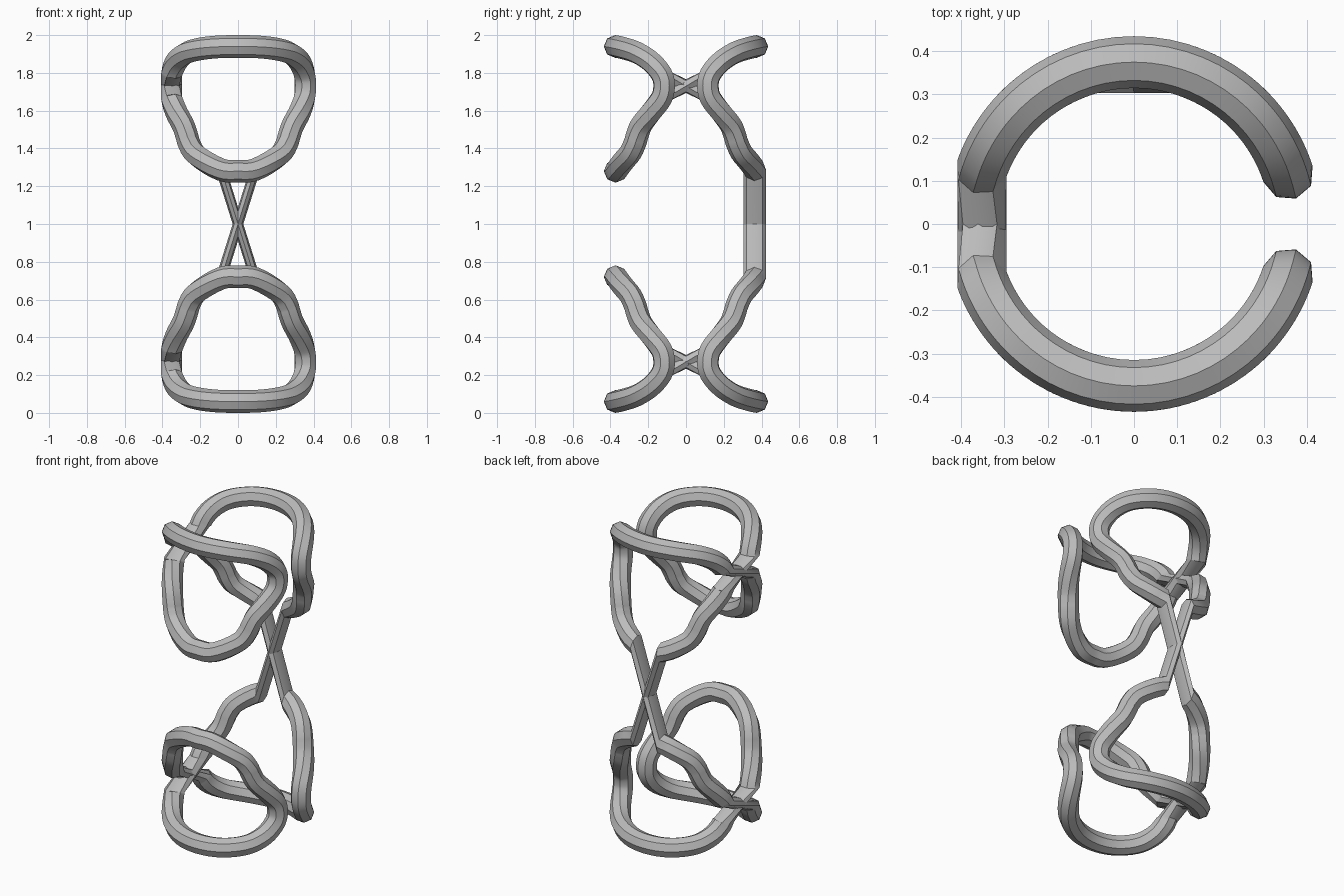
import bpy
import bmesh
from math import sin, cos, pi, radians
from mathutils import Vector

if "Cube" in bpy.data.objects:
    bpy.data.objects.remove(bpy.data.objects["Cube"], do_unlink=True)

RADIUS, TUBE, SIDES, STEPS = 0.375, 0.06, 8, 4

steel = bpy.data.materials.new("plain grey")
steel.use_nodes = True
steel.diffuse_color = (0.5, 0.5, 0.5, 1)
steel.node_tree.nodes["Principled BSDF"].inputs["Base Color"].default_value = (0.5, 0.5, 0.5, 1)

# Half of one loop, unrolled on a cylinder: angle from the middle, height
half = [(0, 1.94), (22, 1.935), (42, 1.915), (54, 1.885), (63, 1.845), (70, 1.79),
        (72, 1.735), (70, 1.67), (62, 1.603), (51, 1.525), (46.5, 1.47),
        (43.5, 1.425), (36, 1.365), (14, 1.288), (0, 1.28)]
UPPER, LOWER, GAP = 5 * STEPS, 7 * STEPS, 13 * STEPS   # cut positions


def smooth(points):
    """Catmull-Rom samples, mirrored past both ends."""
    pts = [Vector(p) for p in points]
    flip = lambda p: Vector((-p.x, p.y))
    ext = [flip(pts[1])] + pts + [flip(pts[-2])]
    out = []
    for a, b, c, d in zip(ext, ext[1:], ext[2:], ext[3:]):
        for i in range(STEPS):
            t = i / STEPS
            out.append(0.5 * (2 * b + (c - a) * t + (2 * a - 5 * b + 4 * c - d) * t * t
                              + (3 * b - a - 3 * c + d) * t ** 3))
    return out + [pts[-1]]


samples = smooth(half)


def wrap(p, x_side, y_side):
    a = radians(p.x)
    return Vector((x_side * RADIUS * sin(a), y_side * RADIUS * cos(a), p.y))


def side(x_side, y_side, start=0, end=len(samples) - 1):
    return [wrap(p, x_side, y_side) for p in samples[start:end + 1]]


def with_tangents(points, first, last):
    """Pair each point with its direction; the strap ends get fixed ones."""
    n = len(points)
    dirs = [(points[min(i + 1, n - 1)] - points[max(i - 1, 0)]).normalized() for i in range(n)]
    dirs[0], dirs[-1] = Vector(first).normalized(), Vector(last).normalized()
    return list(zip(points, dirs))


# Upper half of the strand: back loop, front loop, back loop again
to_front, to_back = (0, -0.2, -1), (0, 0.2, -1)
rising, falling = (1, 0, 0.16), (1, 0, -0.16)
back_long = side(1, 1, 0, GAP)[::-1] + side(-1, 1, 0, UPPER)[1:]
front = side(-1, -1, LOWER) + side(1, -1)[::-1][1:] + side(-1, -1, 0, UPPER)[1:]
back_short = side(-1, 1, LOWER, GAP)
upper = (with_tangents(back_long, rising, to_front) + with_tangents(front, to_front, to_back)
         + with_tangents(back_short, to_back, falling))

# Lower half is the mirror image, joined by the crossing straps
lower = [(Vector((p.x, p.y, 2 - p.z)), Vector((t.x, t.y, -t.z))) for p, t in upper]
path = upper + lower

# Sweep the octagonal section around the closed strand
bm = bmesh.new()
rings = []
for p, t in path:
    out = Vector((p.x, p.y, 0))
    out = (out - t * out.dot(t)).normalized()
    across = t.cross(out)
    rings.append([bm.verts.new(p + TUBE * (cos(2 * pi * k / SIDES) * out
                                           + sin(2 * pi * k / SIDES) * across))
                  for k in range(SIDES)])
for i, ring in enumerate(rings):
    nxt = rings[(i + 1) % len(rings)]
    for k in range(SIDES):
        j = (k + 1) % SIDES
        bm.faces.new((ring[k], ring[j], nxt[j], nxt[k]))
bmesh.ops.recalc_face_normals(bm, faces=bm.faces[:])
mesh = bpy.data.meshes.new("knotted_strand")
bm.to_mesh(mesh)
bm.free()
mesh.materials.append(steel)
strand = bpy.data.objects.new("knotted_strand", mesh)
bpy.context.collection.objects.link(strand)

bpy.ops.object.select_all(action="DESELECT")
strand.select_set(True)
bpy.context.view_layer.objects.active = strand
bpy.ops.object.shade_smooth_by_angle(angle=radians(30))
